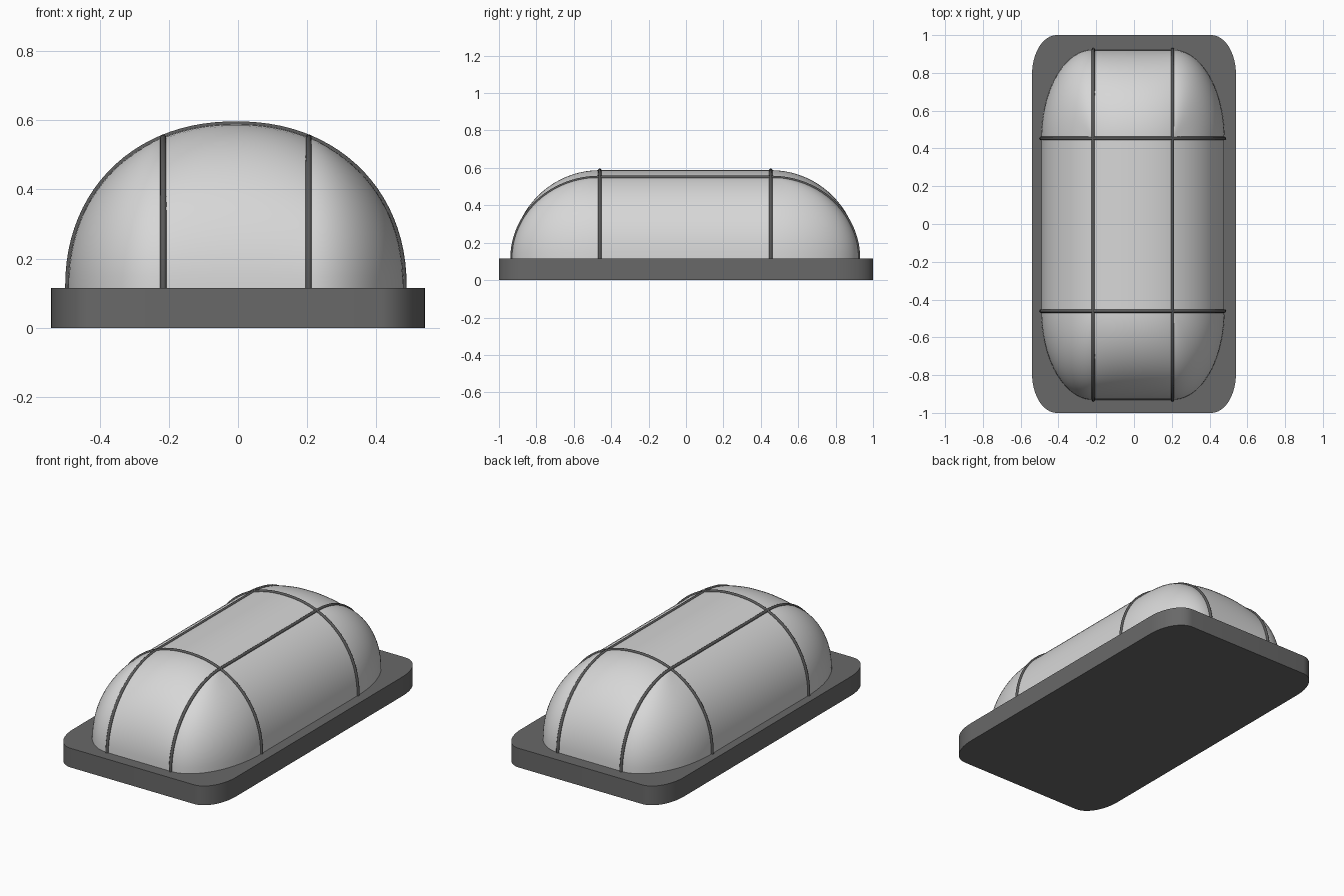
import bpy, bmesh, math

if "Cube" in bpy.data.objects:
    bpy.data.objects.remove(bpy.data.objects["Cube"])

CX, CY = -0.006, -0.004          # slight offset of the dome on its base
Z0, H = 0.115, 0.473             # dome foot and height
SX, SY = 0.21, 0.457             # rib positions
A, B = 0.485, 0.927              # dome half width and half length
E = 2.15                         # roundness of the cross-section


def material(name, v):
    m = bpy.data.materials.new(name)
    m.diffuse_color = (v, v, v, 1)
    m.use_nodes = True
    m.node_tree.nodes["Principled BSDF"].inputs["Base Color"].default_value = m.diffuse_color
    return m


def finish(bm, name, mat, angle):
    bmesh.ops.recalc_face_normals(bm, faces=bm.faces)
    me = bpy.data.meshes.new(name)
    bm.to_mesh(me)
    bm.free()
    ob = bpy.data.objects.new(name, me)
    bpy.context.collection.objects.link(ob)
    me.materials.append(mat)
    bpy.context.view_layer.objects.active = ob
    ob.select_set(True)
    bpy.ops.object.shade_smooth_by_angle(angle=math.radians(angle))
    ob.select_set(False)
    return ob


def arch(x):
    return H * max(0.0, 1 - (abs(x) / A) ** E) ** (1 / E)


def drop(s):
    return math.sqrt(max(0.0, 1 - s * s))


# surface patches of one quarter of the dome, u and v in 0..1
def centre(u, v):
    return SX * u, SY * v, Z0 + arch(SX * u)


def side(u, v):
    x = SX + (A - SX) * math.sin(u * math.pi / 2)
    return x, SY * v, Z0 + arch(x)


def end(u, v):
    s = math.sin(v * math.pi / 2)
    return SX * u, SY + (B - SY) * s, Z0 + arch(SX * u) * drop(s)


def corner(u, v):
    s, t = math.sin(u * math.pi / 2), v * math.pi / 2
    w = math.cos(t) ** 2
    z = w * arch(SX + (A - SX) * s) + (1 - w) * arch(SX) * drop(s)
    return (SX + (A - SX) * s * math.cos(t),
            SY + (B - SY) * s * math.sin(t), Z0 + z)


light = material("frosted light grey", 0.68)
dark = material("dark grey", 0.14)
rib_grey = material("rib grey", 0.10)

# base plate with elliptical corners
bm = bmesh.new()
ring = []
for q in range(4):
    for i in range(13):
        t = (q + i / 12) * math.pi / 2
        sx = 1 if q in (0, 3) else -1
        sy = 1 if q in (0, 1) else -1
        ring.append(bm.verts.new((sx * 0.41 + 0.13 * math.cos(t),
                                  sy * 0.79 + 0.21 * math.sin(t), 0)))
face = bm.faces.new(ring)
top = bmesh.ops.extrude_face_region(bm, geom=[face])["geom"]
bmesh.ops.translate(bm, vec=(0, 0, Z0),
                    verts=[g for g in top if isinstance(g, bmesh.types.BMVert)])
if face.is_valid is False or not any(
        all(v.co.z < 1e-6 for v in f.verts) for f in bm.faces):
    bm.faces.new(ring)
finish(bm, "base_plate", dark, 35)

# glass dome
bm = bmesh.new()
N = 20
for sx in (1, -1):
    for sy in (1, -1):
        for patch in (centre, side, end, corner):
            g = []
            for i in range(N + 1):
                row = []
                for j in range(N + 1):
                    x, y, z = patch(i / N, j / N)
                    row.append(bm.verts.new((CX + sx * x, CY + sy * y, z)))
                g.append(row)
            for i in range(N):
                for j in range(N):
                    bm.faces.new((g[i][j], g[i + 1][j], g[i + 1][j + 1], g[i][j + 1]))
bmesh.ops.remove_doubles(bm, verts=bm.verts, dist=1e-5)
finish(bm, "dome", light, 60)


# guard ribs as round wires following the dome
def rib(name, pts):
    cu = bpy.data.curves.new(name, "CURVE")
    cu.dimensions = "3D"
    cu.bevel_depth = 0.009
    cu.bevel_resolution = 3
    cu.use_fill_caps = True
    sp = cu.splines.new("POLY")
    sp.points.add(len(pts) - 1)
    for p, c in zip(sp.points, pts):
        p.co = (CX + c[0], CY + c[1], c[2], 1)
    sp.use_smooth = True
    cu.materials.append(rib_grey)
    bpy.context.collection.objects.link(bpy.data.objects.new(name, cu))


M = 48
for s, tag in ((-1, "a"), (1, "b")):
    cross = []
    for i in range(M + 1):
        x = -A * math.cos(math.pi * i / M)
        cross.append((x, s * SY, Z0 + arch(x)))
    rib("cross_rib_" + tag, cross)
    half = [end(1, i / 24) for i in range(25)]
    rib("long_rib_" + tag, [(s * x, -y, z) for x, y, z in reversed(half)]
        + [(s * x, y, z) for x, y, z in half])
